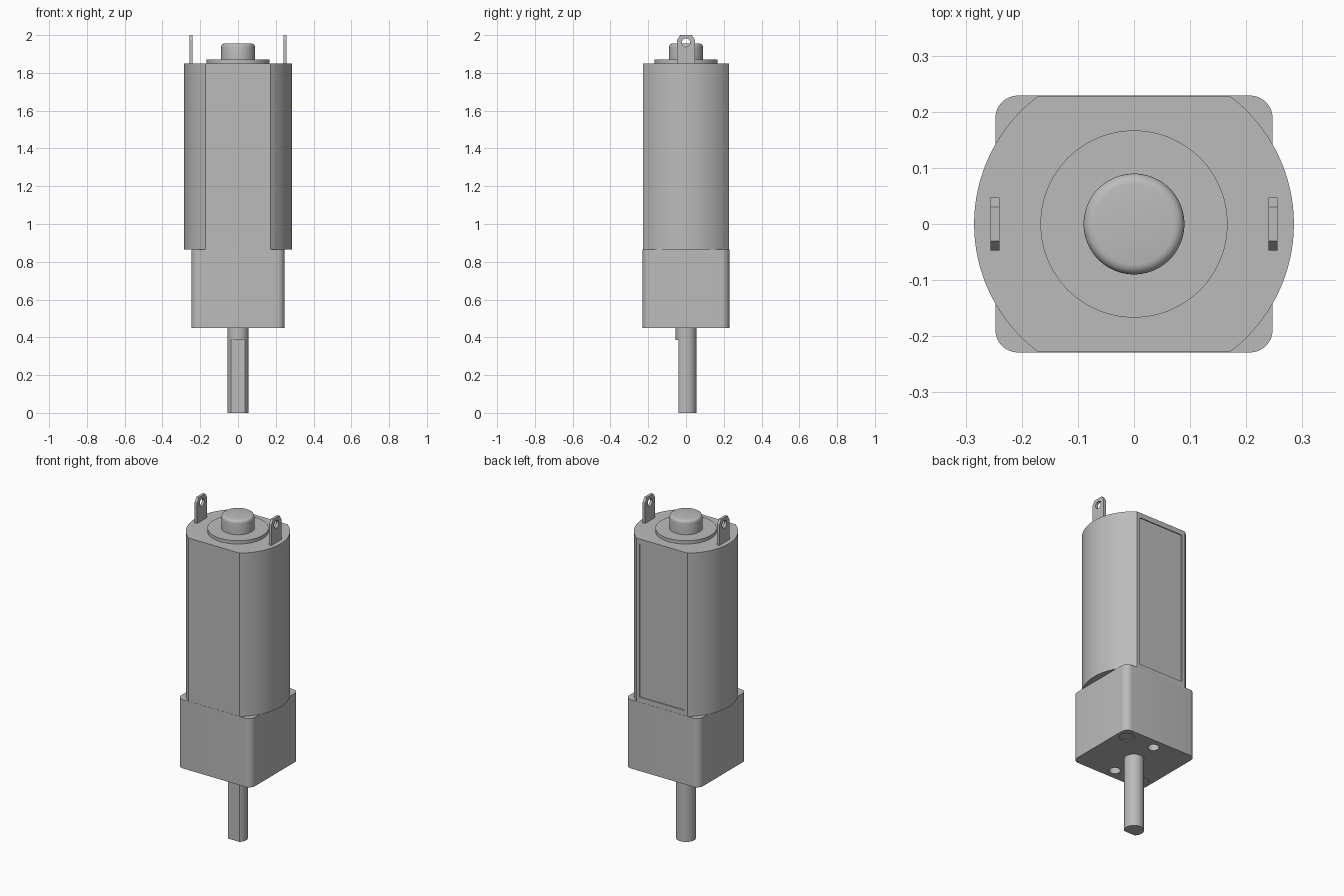
import bpy, bmesh, math
from mathutils import Matrix, Vector

cube = bpy.data.objects.get("Cube")
if cube:
    bpy.data.objects.remove(cube, do_unlink=True)

grey = bpy.data.materials.new("plain grey")
grey.use_nodes = True
colour = (0.5, 0.5, 0.5, 1)
grey.diffuse_color = colour
grey.node_tree.nodes["Principled BSDF"].inputs["Base Color"].default_value = colour


def prism(name, outline, low, high):
    """Extrude a closed xy outline from low to high in z."""
    mesh = bpy.data.meshes.new(name)
    bm = bmesh.new()
    face = bm.faces.new([bm.verts.new((x, y, low)) for x, y in outline])
    top = bmesh.ops.extrude_face_region(bm, geom=[face])["geom"]
    bmesh.ops.translate(bm, vec=(0, 0, high - low),
                        verts=[v for v in top if isinstance(v, bmesh.types.BMVert)])
    bmesh.ops.recalc_face_normals(bm, faces=bm.faces)
    bm.to_mesh(mesh)
    bm.free()
    mesh.materials.append(grey)
    obj = bpy.data.objects.new(name, mesh)
    bpy.context.collection.objects.link(obj)
    return obj


def arc(radius, start, end, steps, cx=0, cy=0):
    angles = [start + (end - start) * i / steps for i in range(steps + 1)]
    return [(cx + radius * math.cos(a), cy + radius * math.sin(a)) for a in angles]


def circle(radius, cx=0, cy=0, steps=48):
    return arc(radius, 0, math.tau, steps, cx, cy)[:-1]


def box(x, y):
    return [(-x, -y), (x, -y), (x, y), (-x, y)]


def activate(obj):
    bpy.ops.object.select_all(action="DESELECT")
    obj.select_set(True)
    bpy.context.view_layer.objects.active = obj


def cut(obj, cutter):
    mod = obj.modifiers.new("cut", "BOOLEAN")
    mod.operation, mod.solver, mod.object = "DIFFERENCE", "EXACT", cutter
    activate(obj)
    bpy.ops.object.modifier_apply(modifier=mod.name)
    bpy.data.objects.remove(cutter, do_unlink=True)


def smooth(obj):
    activate(obj)
    bpy.ops.object.shade_smooth_by_angle(angle=math.radians(30))


# Motor can: round sides with a flat front and back
R, FLAT = 0.285, 0.228
a = math.asin(FLAT / R)
can = prism("motor_can", arc(R, -a, a, 32) + arc(R, math.pi - a, math.pi + a, 32), 0.865, 1.85)

# Shallow panel sunk into the back flat
panel = prism("panel_cutter", box(0.15, 0.006), 0.895, 1.82)
panel.data.transform(Matrix.Translation((0, FLAT, 0)))
cut(can, panel)
smooth(can)

# Gearbox with rounded upright corners
GX, GY, GR = 0.247, 0.229, 0.04
outline = []
for i, (sx, sy) in enumerate([(1, 1), (-1, 1), (-1, -1), (1, -1)]):
    start = i * math.pi / 2
    outline += arc(GR, start, start + math.pi / 2, 8, sx * (GX - GR), sy * (GY - GR))
gearbox = prism("gearbox", outline, 0.45, 0.865)

# Mounting holes and shallow corner recesses underneath
for side in (-1, 1):
    cut(gearbox, prism("hole_cutter", circle(0.032, 0, side * 0.165, 32), 0.4, 0.55))
    cut(gearbox, prism("recess_cutter", circle(0.042, side * 0.185, side * 0.16, 32), 0.4, 0.455))
smooth(gearbox)

# Output shaft with a flat on the front
shaft = prism("output_shaft", circle(0.055), 0, 0.46)
key = prism("flat_cutter", box(0.1, 0.05), -0.1, 0.385)
key.data.transform(Matrix.Translation((0, -0.09, 0)))
cut(shaft, key)
smooth(shaft)

# Rear bearing: low disc and rounded cap
smooth(prism("bearing_disc", circle(0.167), 1.845, 1.87))
cap = prism("bearing_cap", circle(0.09), 1.865, 1.955)
bm = bmesh.new()
bm.from_mesh(cap.data)
rim = [e for e in bm.edges if all(v.co.z > 1.95 for v in e.verts)]
bmesh.ops.bevel(bm, geom=rim, offset=0.018, segments=4, profile=0.5, affect="EDGES")
bm.to_mesh(cap.data)
bm.free()
smooth(cap)

# Terminal tabs with clipped corners and a wire hole
STAND = Matrix(((0, 0, 1, 0), (1, 0, 0, 0), (0, 1, 0, 0), (0, 0, 0, 1)))
half = [(0.047, 1.845), (0.047, 1.975), (0.03, 2.0)]
for name, x in (("left_terminal", 0.248), ("right_terminal", -0.248)):
    tab = prism(name, half + [(-y, z) for y, z in reversed(half)], x - 0.008, x + 0.008)
    cut(tab, prism("wire_hole_cutter", circle(0.022, 0, 1.96, 24), x - 0.1, x + 0.1))
    tab.data.transform(STAND)
    smooth(tab)
